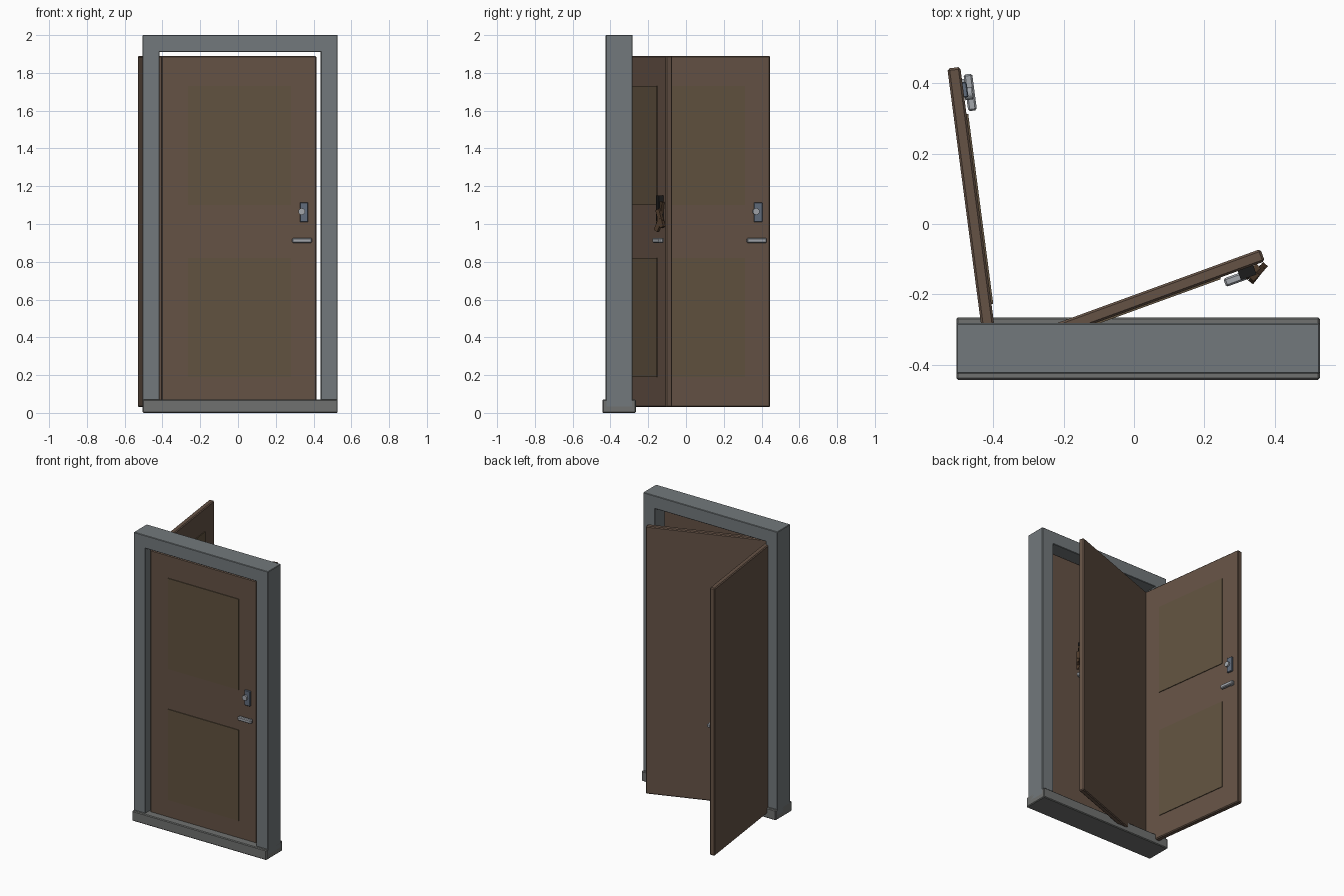
import bpy, bmesh, math
from mathutils import Matrix, Vector

if "Cube" in bpy.data.objects:
    bpy.data.objects.remove(bpy.data.objects["Cube"])


def material(name, rgb):
    m = bpy.data.materials.new(name)
    m.diffuse_color = (*rgb, 1)
    m.use_nodes = True
    m.node_tree.nodes["Principled BSDF"].inputs["Base Color"].default_value = m.diffuse_color
    return m


FRAME = material("frame_grey", (0.17, 0.19, 0.20))
SILL = material("sill_grey", (0.16, 0.165, 0.16))
WOOD = material("wood", (0.13, 0.085, 0.06))
PANEL = material("panel_wood", (0.12, 0.085, 0.05))
PLATE = material("plate_steel", (0.12, 0.15, 0.20))
STEEL = material("steel", (0.36, 0.38, 0.41))
DARK = material("dark_hole", (0.012, 0.012, 0.012))
SPLINTER = material("splinter_wood", (0.08, 0.045, 0.025))


def finish(name, bm, mat, xf, bevel):
    me = bpy.data.meshes.new(name)
    bm.to_mesh(me)
    bm.free()
    me.materials.append(mat)
    ob = bpy.data.objects.new(name, me)
    bpy.context.collection.objects.link(ob)
    ob.matrix_world = xf
    if bevel:
        b = ob.modifiers.new("bevel", 'BEVEL')
        b.width, b.segments = bevel, 1
    return ob


def box(name, x, y, z, mat, xf=Matrix(), bevel=0.0):
    """Box from (min, max) ranges."""
    bm = bmesh.new()
    bmesh.ops.create_cube(bm, size=1)
    lo, hi = Vector((x[0], y[0], z[0])), Vector((x[1], y[1], z[1]))
    bmesh.ops.scale(bm, vec=hi - lo, verts=bm.verts)
    bmesh.ops.translate(bm, vec=(lo + hi) / 2, verts=bm.verts)
    return finish(name, bm, mat, xf, bevel)


def cylinder(name, centre, r, depth, mat, xf):
    """Cylinder along the local y axis."""
    bm = bmesh.new()
    bmesh.ops.create_cone(bm, cap_ends=True, segments=16, radius1=r, radius2=r, depth=depth,
                          matrix=Matrix.Translation(centre) @ Matrix.Rotation(math.pi / 2, 4, 'X'))
    return finish(name, bm, mat, xf, 0)


# Frame: two jambs, lintel and sill
FY = (-0.425, -0.282)
box("left_jamb", (-0.505, -0.415), FY, (0.03, 1.92), FRAME, bevel=0.003)
box("right_jamb", (0.438, 0.528), FY, (0.03, 1.92), FRAME, bevel=0.003)
box("lintel", (-0.505, 0.528), FY, (1.91, 2.0), FRAME, bevel=0.003)
box("sill", (-0.505, 0.528), (-0.443, -0.265), (0, 0.07), SILL, bevel=0.005)

# Door leaves, each swung about the same hinge line
FACE = -0.0185


def door(tag, angle, broken=False):
    xf = Matrix.Translation((-0.405, -0.369, 0)) @ Matrix.Rotation(math.radians(angle), 4, 'Z')
    box(tag + "_leaf", (0, 0.82), (FACE, -FACE), (0.03, 1.89), WOOD, xf, 0.006)
    for part, z in (("_upper_panel", (1.10, 1.73)), ("_lower_panel", (0.19, 0.82))):
        box(tag + part, (0.14, 0.685), (FACE - 0.005, FACE + 0.005), z, PANEL, xf)
    # Lever handle and its mount
    box(tag + "_handle", (0.692, 0.797), (FACE - 0.031, FACE - 0.006), (0.90, 0.926), STEEL, xf, 0.005)
    box(tag + "_handle_mount", (0.765, 0.785), (FACE - 0.01, FACE + 0.005), (0.904, 0.922), STEEL, xf)
    if not broken:
        # Lock plate and cylinder
        box(tag + "_lock_plate", (0.732, 0.776), (FACE - 0.012, FACE + 0.004), (1.01, 1.115), PLATE, xf, 0.003)
        cylinder(tag + "_lock_cylinder", (0.742, FACE - 0.013, 1.066), 0.018, 0.022, STEEL, xf)
        return
    # Torn-out lock with splinters
    box(tag + "_lock_hole", (0.738, 0.785), (FACE - 0.027, FACE + 0.004), (1.0, 1.15), DARK, xf)
    for i, (x, y, z, h, tilt) in enumerate(((0.775, -0.034, 1.06, 0.12, 12),
                                            (0.793, -0.040, 1.03, 0.10, -20),
                                            (0.785, -0.046, 0.995, 0.07, 28))):
        m = xf @ Matrix.Translation((x, y, z)) @ Matrix.Rotation(math.radians(20 + 6 * i), 4, 'Z') \
            @ Matrix.Rotation(math.radians(tilt), 4, 'Y')
        box(f"{tag}_splinter_{i + 1}", (-0.013, 0.013), (-0.009, 0.009), (-h / 2, h / 2), SPLINTER, m)


door("closed_door", 0)
door("broken_door", 20, broken=True)
door("open_door", 97.5)
